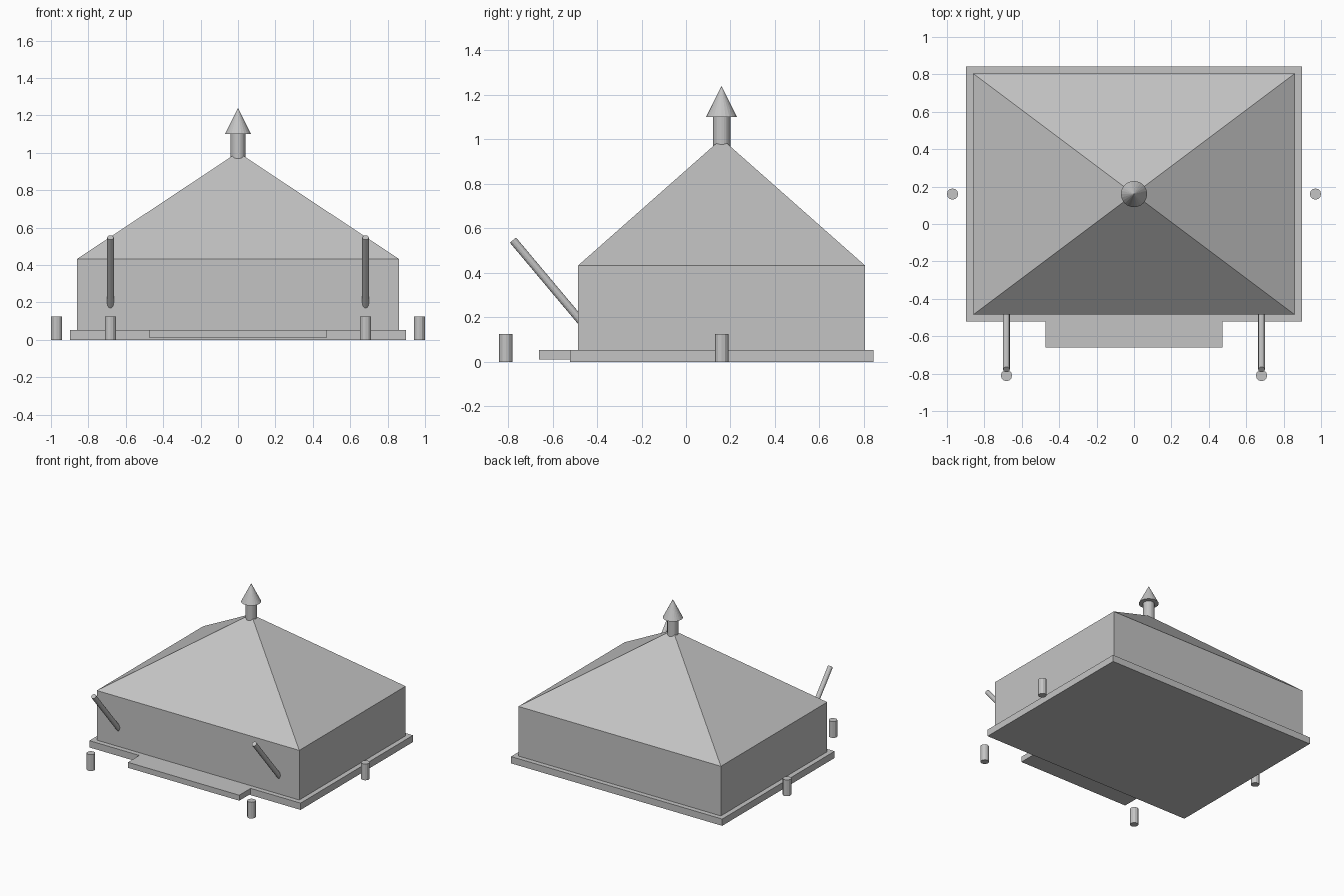
import bpy
import bmesh
from mathutils import Vector

cube = bpy.data.objects.get("Cube")
if cube:
    bpy.data.objects.remove(cube, do_unlink=True)

grey = bpy.data.materials.new("light_grey")
grey.use_nodes = True
colour = (0.55, 0.55, 0.55, 1)
grey.diffuse_color = colour
for node in grey.node_tree.nodes:
    if node.type == "BSDF_PRINCIPLED":
        node.inputs["Base Color"].default_value = colour


def finish(name, bm):
    bmesh.ops.recalc_face_normals(bm, faces=bm.faces)
    mesh = bpy.data.meshes.new(name)
    bm.to_mesh(mesh)
    bm.free()
    mesh.materials.append(grey)
    obj = bpy.data.objects.new(name, mesh)
    bpy.context.collection.objects.link(obj)
    return obj


def box(name, low, high):
    low, high = Vector(low), Vector(high)
    bm = bmesh.new()
    bmesh.ops.create_cube(bm, size=1)
    for v in bm.verts:
        v.co = (low + high) / 2 + v.co * (high - low)
    return finish(name, bm)


def rod(name, start, end, r1, r2, sides):
    start, end = Vector(start), Vector(end)
    axis = end - start
    bm = bmesh.new()
    bmesh.ops.create_cone(bm, cap_ends=True, segments=sides,
                          radius1=r1, radius2=r2, depth=axis.length)
    turn = Vector((0, 0, 1)).rotation_difference(axis)
    for v in bm.verts:
        v.co = turn @ v.co + (start + end) / 2
    return finish(name, bm)


CY = 0.16       # centre line of the building
EAVES = 0.433
HALF_X, HALF_Y = 0.86, 0.645

# Base slab and entrance step
box("base_slab", (-0.897, CY - 0.682, 0), (0.897, CY + 0.682, 0.052))
box("entrance_step", (-0.473, -0.66, 0.01), (0.473, CY - 0.682, 0.052))

# Walls with the pyramid roof raised from their top face
building = bmesh.new()
corners = [(-HALF_X, -HALF_Y), (HALF_X, -HALF_Y), (HALF_X, HALF_Y), (-HALF_X, HALF_Y)]
lower = [building.verts.new((x, CY + y, 0.052)) for x, y in corners]
upper = [building.verts.new((x, CY + y, EAVES)) for x, y in corners]
peak = building.verts.new((0, CY, 1.003))
building.faces.new(lower)
for i in range(4):
    j = (i + 1) % 4
    building.faces.new((lower[i], lower[j], upper[j], upper[i]))
    building.faces.new((upper[i], upper[j], peak))
finish("walls_and_roof", building)

# Roof vent
rod("vent_pipe", (0, CY, 0.95), (0, CY, 1.1), 0.039, 0.039, 24)
rod("vent_cap", (0, CY, 1.1), (0, CY, 1.24), 0.07, 0, 24)

# Mirrored flagpoles and bollards
for side, s in (("right", -1), ("left", 1)):
    rod("flagpole_" + side, (s * 0.682, -0.465, 0.174), (s * 0.682, -0.778, 0.547),
        0.018, 0.018, 12)
    for place, x, y in (("front", 0.682, -0.81), ("side", 0.97, CY)):
        rod(f"{place}_bollard_{side}", (s * x, y, 0), (s * x, y, 0.125), 0.03, 0.03, 12)
